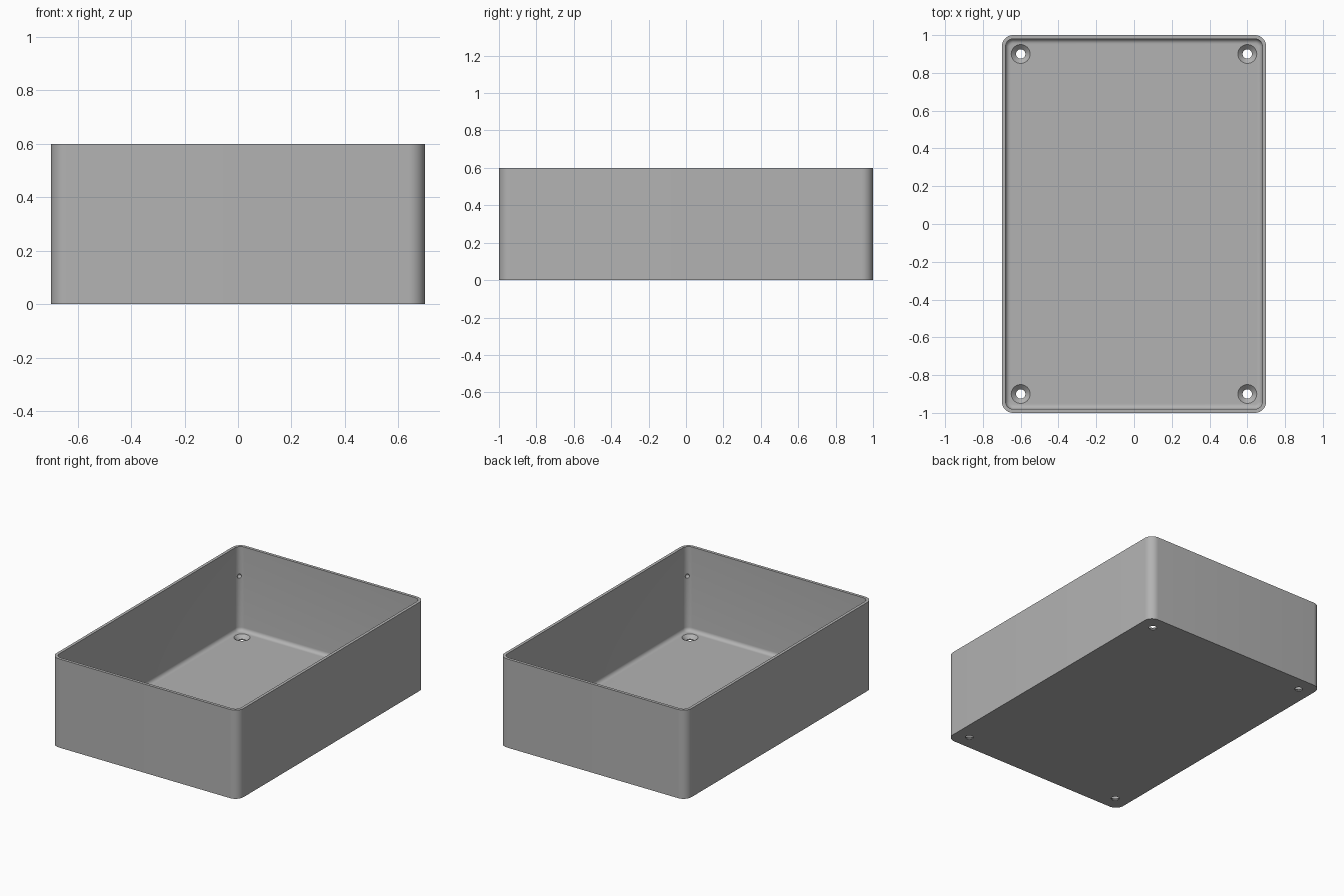
import bpy, bmesh, math
from mathutils import Vector

old = bpy.data.objects.get("Cube")
if old:
    bpy.data.objects.remove(old)

HALF_X, HALF_Y, HEIGHT = 0.7, 1.0, 0.6
WALL, FLOOR, CORNER, FILLET = 0.02, 0.03, 0.06, 0.025

grey = bpy.data.materials.new("plain grey")
grey.use_nodes = True
colour = (0.45, 0.45, 0.45, 1)
grey.diffuse_color = colour
grey.node_tree.nodes["Principled BSDF"].inputs["Base Color"].default_value = colour


def finish(bm, name):
    bmesh.ops.recalc_face_normals(bm, faces=bm.faces)
    mesh = bpy.data.meshes.new(name)
    bm.to_mesh(mesh)
    bm.free()
    mesh.materials.append(grey)
    ob = bpy.data.objects.new(name, mesh)
    bpy.context.collection.objects.link(ob)
    return ob


def rounded_ring(bm, inset, z, steps=10):
    """Rounded rectangle of vertices, set in from the outer wall."""
    r = CORNER - inset
    ring = []
    for k, (sx, sy) in enumerate([(1, 1), (-1, 1), (-1, -1), (1, -1)]):
        for i in range(steps + 1):
            a = math.pi / 2 * (k + i / steps)
            ring.append(bm.verts.new((sx * (HALF_X - CORNER) + r * math.cos(a),
                                      sy * (HALF_Y - CORNER) + r * math.sin(a), z)))
    return ring


# Open tray: outer wall, rim, inner wall, floor fillet
bm = bmesh.new()
profile = [(0, 0), (0, HEIGHT), (WALL, HEIGHT)]
for i in range(7):
    a = math.pi / 2 * i / 6
    profile.append((WALL + FILLET * (1 - math.cos(a)),
                    FLOOR + FILLET * (1 - math.sin(a))))
rings = [rounded_ring(bm, *p) for p in profile]
for low, high in zip(rings, rings[1:]):
    for i in range(len(low)):
        j = (i + 1) % len(low)
        bm.faces.new((low[i], low[j], high[j], high[i]))
bm.faces.new(rings[0])
bm.faces.new(rings[-1])
tray = finish(bm, "box_tray")

# Countersunk screw holes, revolved from one profile
bm = bmesh.new()
screw = [(0.025, -0.05), (0.025, 0.006), (0.05, FLOOR), (0.05, FLOOR + 0.03)]
for sx in (-1, 1):
    for sy in (-1, 1):
        loops = []
        for r, z in screw:
            loops.append([bm.verts.new((sx * 0.6 + r * math.cos(math.tau * i / 32),
                                        sy * 0.9 + r * math.sin(math.tau * i / 32), z))
                          for i in range(32)])
        for low, high in zip(loops, loops[1:]):
            for i in range(32):
                j = (i + 1) % 32
                bm.faces.new((low[i], low[j], high[j], high[i]))
        bm.faces.new(loops[0])
        bm.faces.new(loops[-1])
holes = finish(bm, "screw_hole_cutter")

# Tiny shallow dimples on the inside of the corners
bm = bmesh.new()
reach = (CORNER - WALL) / math.sqrt(2)
for sx in (-1, 1):
    for sy in (-1, 1):
        spot = Vector((sx * (HALF_X - CORNER + reach), sy * (HALF_Y - CORNER + reach), 0.4))
        made = bmesh.ops.create_uvsphere(bm, u_segments=16, v_segments=8, radius=0.014)
        bmesh.ops.translate(bm, verts=made["verts"], vec=spot)
dimples = finish(bm, "corner_dimple_cutter")

for cutter in (holes, dimples):
    cutter.hide_render = True
    cutter.hide_viewport = True
    mod = tray.modifiers.new(cutter.name, 'BOOLEAN')
    mod.operation = 'DIFFERENCE'
    mod.solver = 'EXACT'
    mod.object = cutter

# Apply the cuts, then remove the cutters
mesh = bpy.data.meshes.new_from_object(
    tray.evaluated_get(bpy.context.evaluated_depsgraph_get()))
tray.modifiers.clear()
tray.data = mesh
for cutter in (holes, dimples):
    bpy.data.objects.remove(cutter)

bpy.ops.object.select_all(action='DESELECT')
tray.select_set(True)
bpy.context.view_layer.objects.active = tray
bpy.ops.object.shade_smooth_by_angle(angle=math.radians(30))
